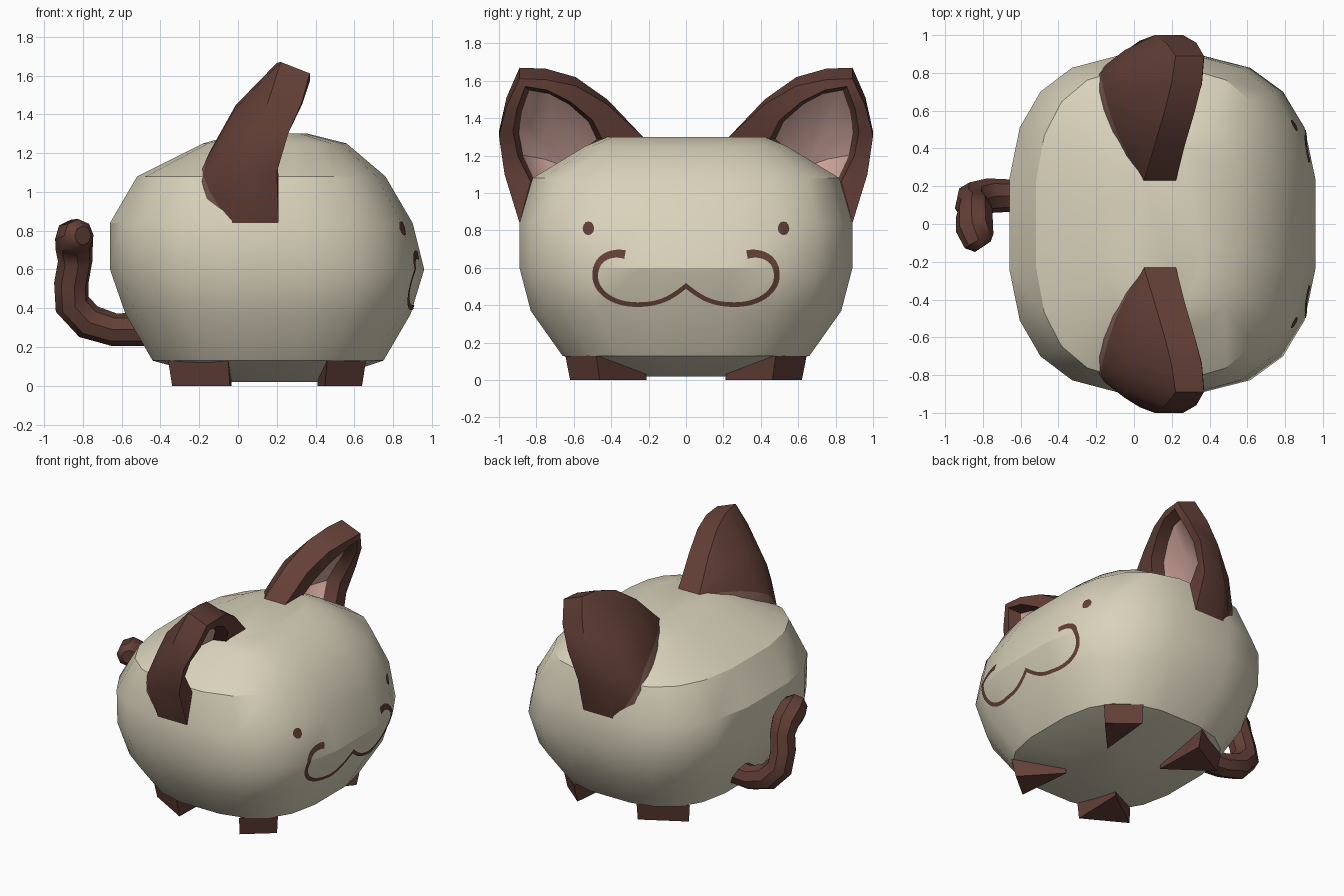
import bpy, math
from mathutils import Vector
from mathutils.bvhtree import BVHTree
from mathutils.geometry import interpolate_bezier

if "Cube" in bpy.data.objects:
    bpy.data.objects.remove(bpy.data.objects["Cube"])


def material(name, rgb):
    m = bpy.data.materials.new(name)
    m.diffuse_color = (*rgb, 1)
    m.use_nodes = True
    m.node_tree.nodes["Principled BSDF"].inputs["Base Color"].default_value = m.diffuse_color
    return m


cream = material("cream", (0.70, 0.65, 0.50))
brown = material("brown", (0.125, 0.05, 0.038))
faded = material("faded brown", (0.21, 0.11, 0.09))
pink = material("pink", (0.66, 0.40, 0.35))


def build(name, verts, faces, mats, index=None, angle=30):
    me = bpy.data.meshes.new(name)
    me.from_pydata(verts, [], faces)
    for m in mats:
        me.materials.append(m)
    if index:
        for p, k in zip(me.polygons, index):
            p.material_index = k
    ob = bpy.data.objects.new(name, me)
    bpy.context.collection.objects.link(ob)
    smooth(ob, angle)
    return ob


def smooth(ob, angle):
    bpy.ops.object.select_all(action='DESELECT')
    ob.select_set(True)
    bpy.context.view_layer.objects.active = ob
    bpy.ops.object.shade_smooth_by_angle(angle=math.radians(angle))


# Body: stacked rounded-square rings (z, x back, x front, half width)
LEVELS = [(0.02, -0.05, 0.42, 0.26), (0.13, -0.44, 0.75, 0.66), (0.37, -0.58, 0.89, 0.83),
          (0.60, -0.66, 0.96, 0.89), (0.84, -0.66, 0.90, 0.89), (1.08, -0.52, 0.76, 0.82),
          (1.25, -0.18, 0.56, 0.54), (1.30, 0.0, 0.36, 0.42)]
N = 20


def power(c):
    return math.copysign(abs(c) ** (2 / 2.8), c) / 0.991


body_v, body_f = [], []
for z, xa, xb, ry in LEVELS:
    for i in range(N):
        a = math.tau * (i + 0.5) / N
        body_v.append(Vector(((xa + xb) / 2 + (xb - xa) / 2 * power(math.cos(a)),
                              ry * power(math.sin(a)), z)))
for r in range(len(LEVELS) - 1):
    for i in range(N):
        j = (i + 1) % N
        body_f.append((r * N + i, r * N + j, (r + 1) * N + j, (r + 1) * N + i))
body_f.append(tuple(reversed(range(N))))
body_f.append(tuple(range((len(LEVELS) - 1) * N, len(LEVELS) * N)))
build("body", body_v, body_f, [cream])
tree = BVHTree.FromPolygons(body_v, body_f)


def on_face(y, z):
    """Project a point on to the front of the body."""
    hit = tree.ray_cast(Vector((3, y, z)), Vector((-1, 0, 0)))
    return hit[0] + hit[1] * 0.005


# Ears: arcs from the inner to the outer base, lofted from the bowl, round the rim, to the back
BACK = [(.05, .22, 1.29), (.11, .42, 1.50), (.16, .59, 1.62), (.20, .75, 1.665), (.22, .89, 1.67),
        (.17, .96, 1.51), (.11, 1.0, 1.33), (.03, .97, 1.10), (-.03, .89, .84)]
FRONT_X = [.22, .27, .32, .36, .37, .33, .26, .20, .21]
INNER = [(.45, 1.29), (.50, 1.39), (.62, 1.49), (.74, 1.55), (.86, 1.57),
         (.905, 1.45), (.925, 1.33), (.90, 1.2), (.83, 1.06)]
BASE = [(.05, .22, 1.28), (-.05, .36, 1.25), (-.12, .48, 1.20), (-.17, .6, 1.14), (-.20, .69, 1.08),
        (-.21, .77, 1.0), (-.17, .82, .94), (-.10, .85, .88), (-.03, .88, .84)]


def ear(name, side):
    n = len(BACK)
    back = [Vector(p) for p in BACK]
    base = [Vector(p) for p in BASE]
    front = [Vector((x, p.y, p.z - 0.06 * math.sin(math.pi * min(1, i / 7))))
             for i, (x, p) in enumerate(zip(FRONT_X, back))]
    inner = [Vector((x, *p)) for x, p in zip(FRONT_X, INNER)]
    wall = [Vector((p.x - .09, .67 + (p.y - .67) * .88, 1.24 + (p.z - 1.24) * .94)) for p in inner]
    deep = Vector((0.0, 0.64, 1.14))
    bowl = [p.lerp(deep, 0.5) + Vector((-.03, 0, .01)) for p in wall]

    def mid(t):
        return [b.lerp(d, t) + Vector((-.05, 0, .02)) * math.sin(math.pi * t)
                * math.sin(math.pi * i / (n - 1))
                for i, (b, d) in enumerate(zip(back, base))]
    rows = [[deep] * n, bowl, wall, inner, front, back, mid(.45), mid(.86), base]
    row_mat = [2, 2, 0, 0, 0, 0, 0, 1]
    verts = [(p.x, p.y * side, p.z) for row in rows for p in row]
    faces, idx = [], []
    for r in range(len(rows) - 1):
        for i in range(n - 1):
            f = (r * n + i, r * n + i + 1, (r + 1) * n + i + 1, (r + 1) * n + i)
            faces.append(f if side > 0 else f[::-1])
            idx.append(row_mat[r])
    build(name, verts, faces, [brown, faded, pink], idx, 35)


# Feet: diagonal wedges pointing to the middle of the underside
def foot(name, corners, side):
    mid = Vector((0.15, 0))
    top = [Vector(c) for c in corners]
    bottom = [p + (mid - p) * 0.04 for p in top]
    verts = [(p.x, p.y * side, z) for z, ring in ((0, bottom), (.13, top)) for p in ring]
    faces = [(2, 1, 0), (3, 4, 5), (0, 1, 4, 3), (1, 2, 5, 4), (2, 0, 3, 5)]
    build(name, verts, faces if side > 0 else [f[::-1] for f in faces], [brown])


# Face markings: thin plates laid on the front
def eye(name, side):
    pts = [(side * .52, .81)] + [(side * .52 + .03 * math.cos(a), .81 + .036 * math.sin(a))
                                 for a in (math.tau * k / 12 for k in range(12))]
    faces = [(0, 1 + k, 1 + (k + 1) % 12) for k in range(12)]
    build(name, [on_face(*p) for p in pts], faces, [brown])


def mouth_half(name, side):
    segments = [((0, .505), (.08, .44), (.14, .405), (.26, .405)),
                ((.26, .405), (.40, .405), (.485, .48), (.485, .56)),
                ((.485, .56), (.485, .645), (.41, .69), (.325, .67))]
    line = []
    for s in segments:
        pts = interpolate_bezier(*[Vector((*p, 0)) for p in s], 14)
        line += pts if not line else pts[1:]
    verts, n = [], len(line)
    for i, p in enumerate(line):
        d = (line[min(i + 1, n - 1)] - line[max(i - 1, 0)]).normalized()
        w = 0.012 + 0.012 * (i / n) ** 3
        side_vec = Vector((-d.y, d.x, 0)) * w
        if i == 0:
            side_vec = Vector((0, .016, 0))
        for q in (p + side_vec, p - side_vec):
            verts.append(on_face(q.x * side, q.y))
    faces = [(2 * i, 2 * i + 1, 2 * i + 3, 2 * i + 2) for i in range(n - 1)]
    build(name, verts, faces if side > 0 else [f[::-1] for f in faces], [brown])


for label, side in (("left", 1), ("right", -1)):
    ear(label + "_ear", side)
    foot(label + "_front_foot", [(.66, .48), (.46, .645), (.42, .22)], side)
    foot(label + "_back_foot", [(-.05, .645), (-.36, .47), (-.04, .24)], side)
    eye(label + "_eye", side)
    mouth_half(label + "_mouth", side)

# Tail: round tube along a curling path (x, y, z, radius)
PATH = [(-.48, .13, .29, .085), (-.64, .15, .29, .085), (-.77, .15, .33, .092), (-.855, .13, .42, .093),
        (-.86, .10, .53, .09), (-.84, .08, .64, .09), (-.845, .05, .72, .098), (-.845, -.02, .765, .10),
        (-.82, -.09, .775, .085), (-.80, -.12, .775, .05)]
cu = bpy.data.curves.new("tail", 'CURVE')
cu.dimensions = '3D'
cu.bevel_depth = 1
cu.bevel_resolution = 2
cu.use_fill_caps = True
cu.materials.append(brown)
sp = cu.splines.new('POLY')
sp.points.add(len(PATH) - 1)
for pt, (x, y, z, r) in zip(sp.points, PATH):
    pt.co = (x, y, z, 1)
    pt.radius = r
tail = bpy.data.objects.new("tail", cu)
bpy.context.collection.objects.link(tail)
bpy.ops.object.select_all(action='DESELECT')
tail.select_set(True)
bpy.context.view_layer.objects.active = tail
bpy.ops.object.convert(target='MESH')
smooth(bpy.context.view_layer.objects.active, 40)
